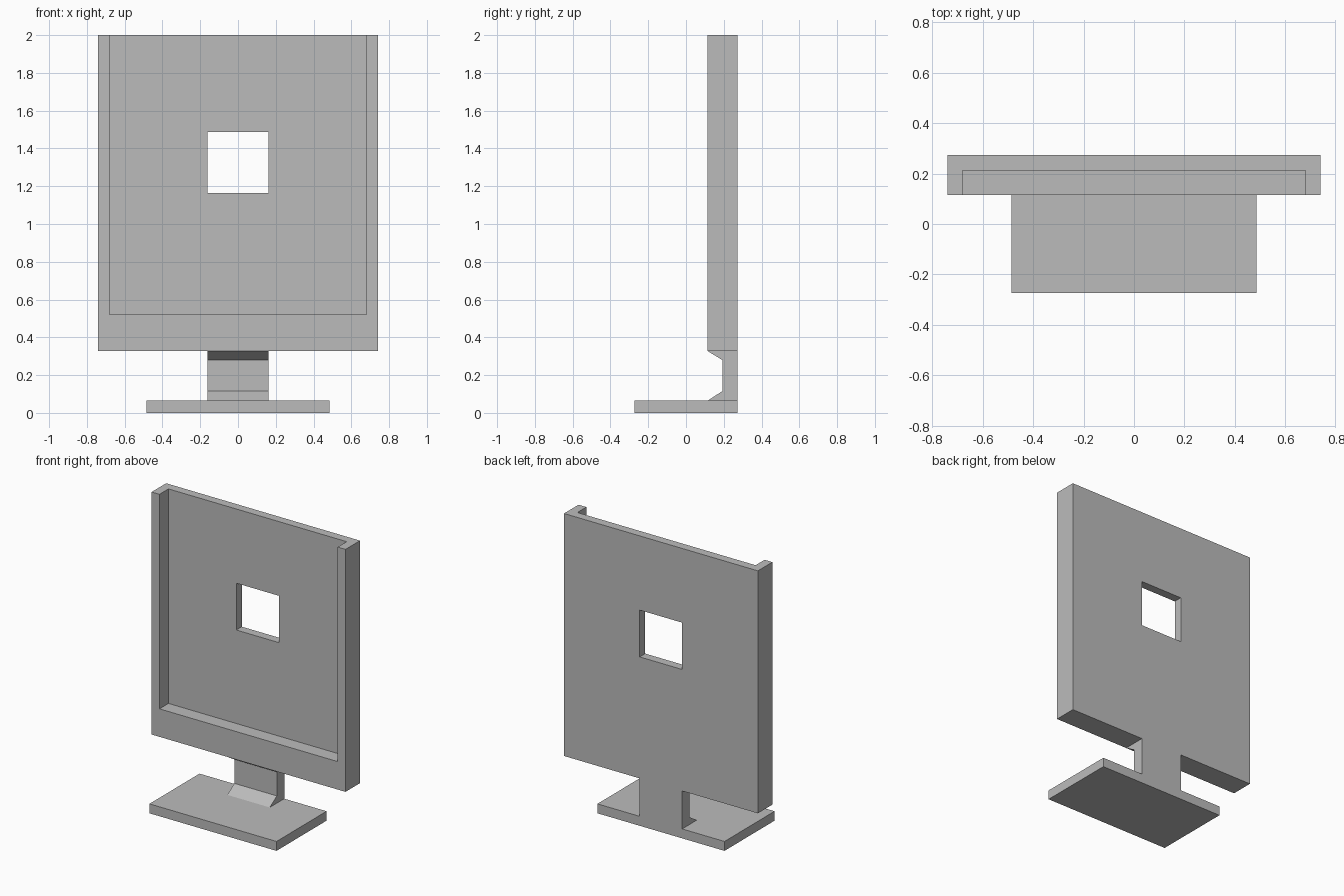
import bpy
import bmesh
from mathutils import Vector

cube = bpy.data.objects.get("Cube")
if cube:
    bpy.data.objects.remove(cube, do_unlink=True)

# Single flat colour
grey = bpy.data.materials.new("plain_grey")
grey.use_nodes = True
colour = (0.5, 0.5, 0.5, 1)
grey.diffuse_color = colour
grey.node_tree.nodes["Principled BSDF"].inputs["Base Color"].default_value = colour


def side_extrusion(name, half_width, profile):
    """Extrude a (y, z) profile symmetrically along x."""
    bm = bmesh.new()
    face = bm.faces.new([bm.verts.new((-half_width, y, z)) for y, z in profile])
    out = bmesh.ops.extrude_face_region(bm, geom=[face])
    verts = [v for v in out["geom"] if isinstance(v, bmesh.types.BMVert)]
    bmesh.ops.translate(bm, verts=verts, vec=Vector((2 * half_width, 0, 0)))
    bmesh.ops.recalc_face_normals(bm, faces=bm.faces)
    mesh = bpy.data.meshes.new(name)
    bm.to_mesh(mesh)
    bm.free()
    mesh.materials.append(grey)
    obj = bpy.data.objects.new(name, mesh)
    bpy.context.collection.objects.link(obj)
    return obj


def block(name, half_width, y0, y1, z0, z1):
    return side_extrusion(name, half_width, [(y0, z0), (y1, z0), (y1, z1), (y0, z1)])


def cut(target, cutter):
    """Subtract the cutter permanently, then discard it."""
    cutter.hide_render = True
    mod = target.modifiers.new("cut", "BOOLEAN")
    mod.operation = "DIFFERENCE"
    mod.solver = "EXACT"
    mod.object = cutter
    bpy.context.view_layer.objects.active = target
    bpy.ops.object.modifier_apply(modifier=mod.name)
    bpy.data.objects.remove(cutter, do_unlink=True)


BACK, FRONT = 0.273, 0.115
BASE_TOP, PANEL_BOTTOM = 0.065, 0.327
STEM_HALF = 0.162

# Upright tray, open at the top and front, with a square window
panel = block("panel", 0.74, FRONT, BACK, PANEL_BOTTOM, 2)
cut(panel, block("recess_cutter", 0.68, FRONT - 0.1, 0.213, 0.52, 2.1))
cut(panel, block("window_cutter", STEM_HALF, 0, 0.4, 1.165, 1.488))

# Neck with sloped gussets above and below
side_extrusion("neck", STEM_HALF, [
    (BACK, BASE_TOP), (FRONT, BASE_TOP), (0.192, 0.115),
    (0.192, 0.28), (FRONT, PANEL_BOTTOM), (BACK, PANEL_BOTTOM),
])

# Flat foot
block("foot", 0.485, -BACK, BACK, 0, BASE_TOP)
